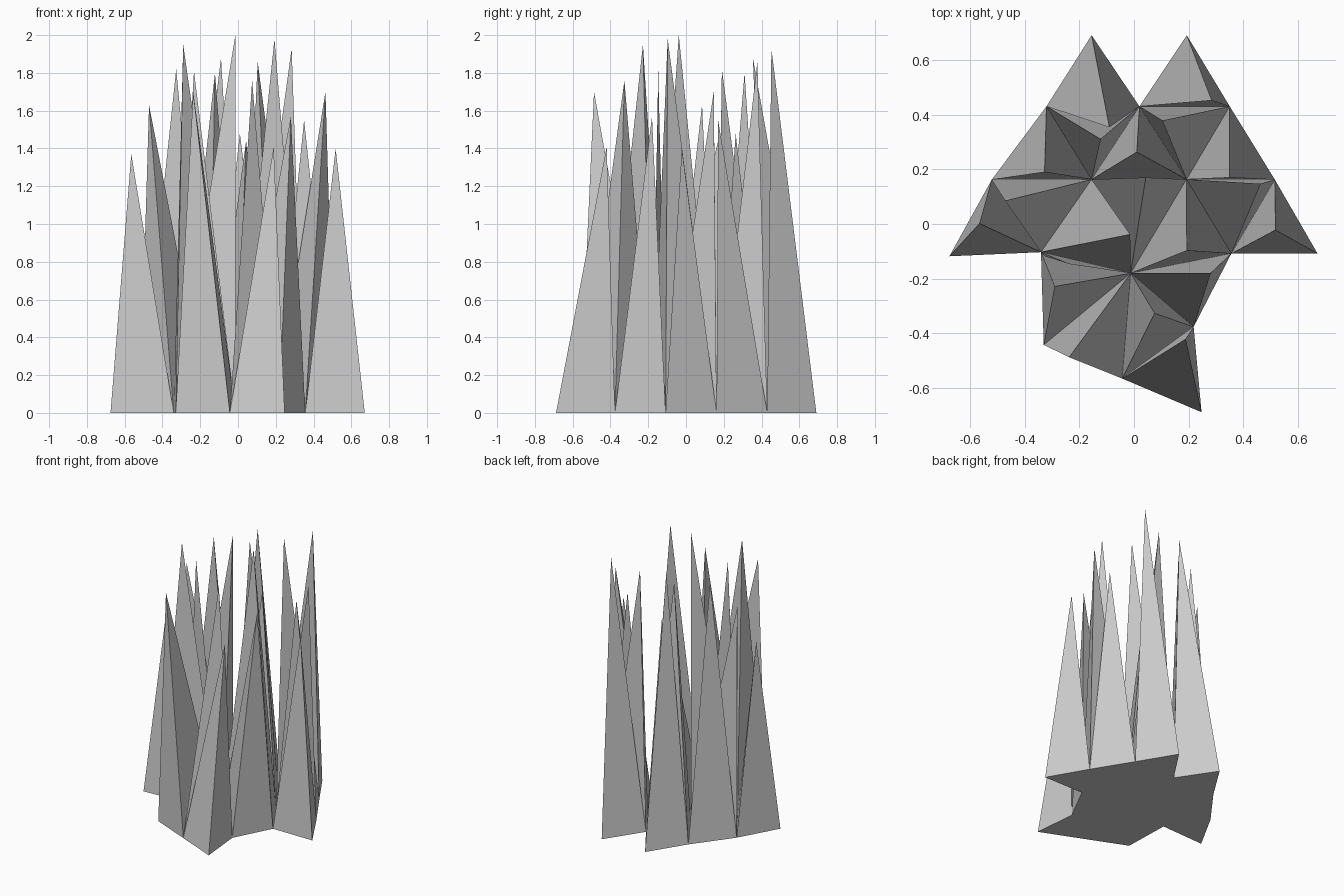
import bpy, bmesh

# Ground points of the triangulated base
P = dict(
    A=(-.155, .69), B=(.193, .69), C=(-.32, .43), D=(.02, .43), E=(.35, .43),
    F=(-.52, .162), G=(-.155, .163), H=(.192, .163), I=(.515, .162),
    J=(-.675, -.118), K=(-.34, -.103), L=(-.012, -.18), M=(.356, -.108), N=(.671, -.108),
    O=(-.33, -.442), P=(-.043, -.565), Q=(.218, -.376), R=(.247, -.688), X=(-.335, -.115))

# Each base triangle with the tip of its spike
SPIKES = {
    'ACD': (-.09, .354, 1.88), 'BDE': (.284, .452, 1.93), 'CFG': (-.327, .19, 1.82),
    'CGD': (-.122, .31, 1.80), 'DGH': (.01, .263, 1.48), 'DHE': (.104, .378, 1.86),
    'EHI': (.35, .17, 1.55), 'FJK': (-.565, .002, 1.37), 'FKG': (-.471, .085, 1.63),
    'GKL': (-.014, -.038, 2.0), 'GLH': (.043, .17, 1.44), 'HLM': (.193, -.097, 1.98),
    'HMI': (.463, .147, 1.70), 'IMN': (.517, -.022, 1.40), 'KOL': (-.29, -.228, 1.95),
    'OPL': (-.237, -.487, 1.70), 'LPQ': (.075, -.326, 1.76), 'LQM': (.28, -.18, 1.57),
    'PRQ': (.189, -.42, 1.41), 'KXL': (-.233, -.147, 1.81)}


def spike(bm, corners, tip):
    """Three-sided pyramid; corners run counter-clockwise."""
    a, b, c = [bm.verts.new((*P[k], 0)) for k in corners]
    t = bm.verts.new(tip)
    bm.faces.new((c, b, a))
    for u, v in ((a, b), (b, c), (c, a)):
        bm.faces.new((u, v, t))


# Field of crystal spikes
bm = bmesh.new()
for corners, tip in SPIKES.items():
    spike(bm, corners, tip)
mesh = bpy.data.meshes.new("crystal_spikes")
bm.to_mesh(mesh)
bm.free()
bpy.context.collection.objects.link(bpy.data.objects.new("crystal_spikes", mesh))
